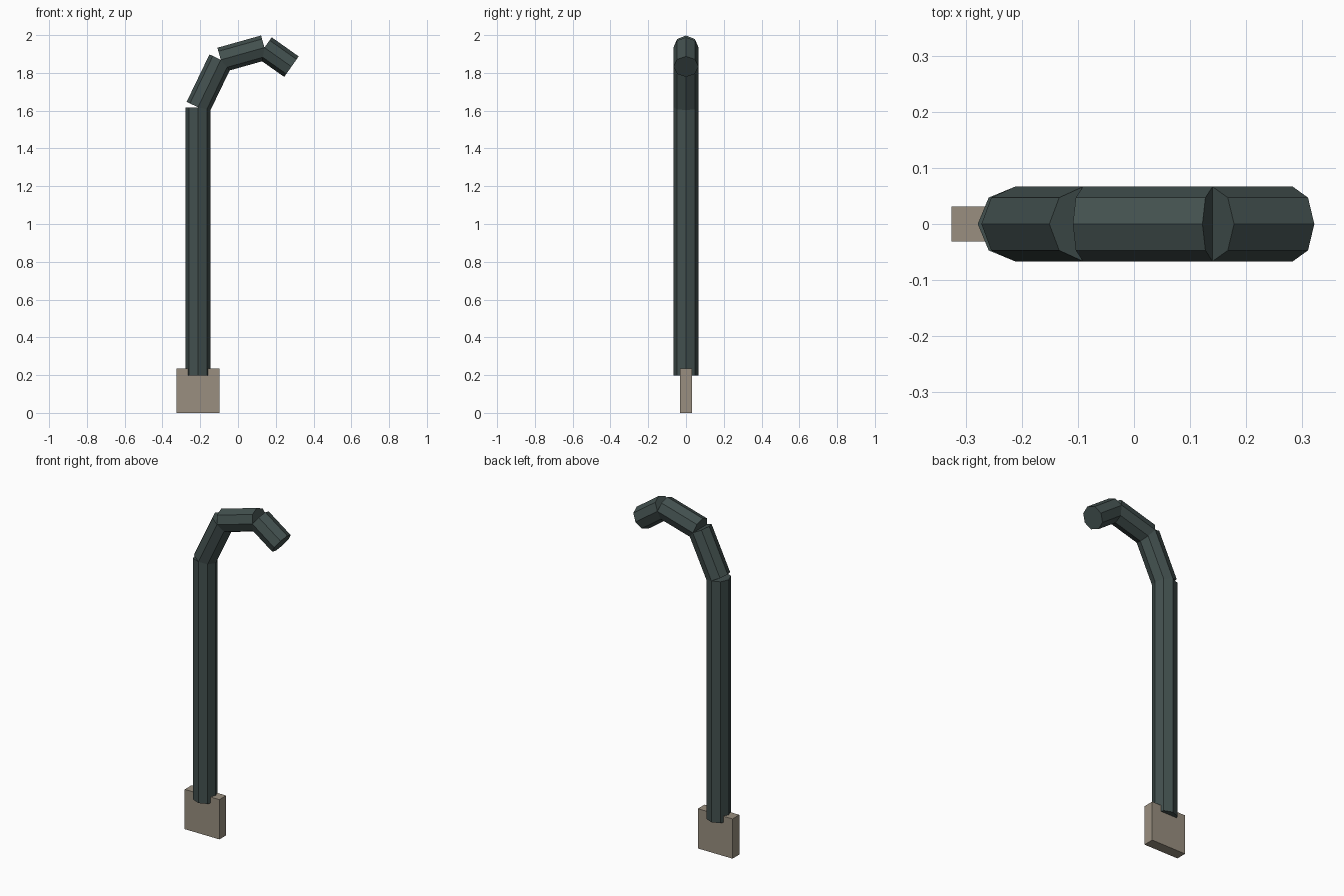
import bpy
from mathutils import Vector

cube = bpy.data.objects.get("Cube")
if cube:
    bpy.data.objects.remove(cube, do_unlink=True)


def make_material(name, colour):
    mat = bpy.data.materials.new(name)
    mat.use_nodes = True
    mat.diffuse_color = colour
    mat.node_tree.nodes["Principled BSDF"].inputs["Base Color"].default_value = colour
    return mat


green = make_material("dark green metal", (0.055, 0.08, 0.077, 1))
stone = make_material("taupe stone", (0.32, 0.275, 0.215, 1))

RADIUS = 0.0665
POST_X = -0.212


def tube(name, start, end):
    """Eight-sided closed tube between two (x, z) points, tilted about y."""
    a = Vector((start[0], 0, start[1]))
    b = Vector((end[0], 0, end[1]))
    axis = b - a
    bpy.ops.mesh.primitive_cylinder_add(vertices=8, radius=RADIUS, depth=axis.length,
                                        location=(a + b) / 2)
    obj = bpy.context.object
    obj.name = name
    obj.rotation_euler = (0, Vector((axis.x, axis.z)).angle_signed(Vector((0, 1))) * -1, 0)
    obj.data.materials.append(green)
    return obj


# Upright post and the three straight pieces of its hooked top
joints = [(POST_X, 0.197), (POST_X, 1.618), (-0.091, 1.869), (0.14, 1.934), (0.283, 1.833)]
names = ["post", "lower_hook", "upper_hook", "hook_tip"]
for name, start, end in zip(names, joints, joints[1:]):
    tube(name, start, end)

# Thin base block gripping the foot of the post
bpy.ops.mesh.primitive_cube_add(size=1, location=(POST_X, 0, 0.117))
base = bpy.context.object
base.name = "base_block"
base.scale = (0.226, 0.063, 0.234)
base.data.materials.append(stone)
